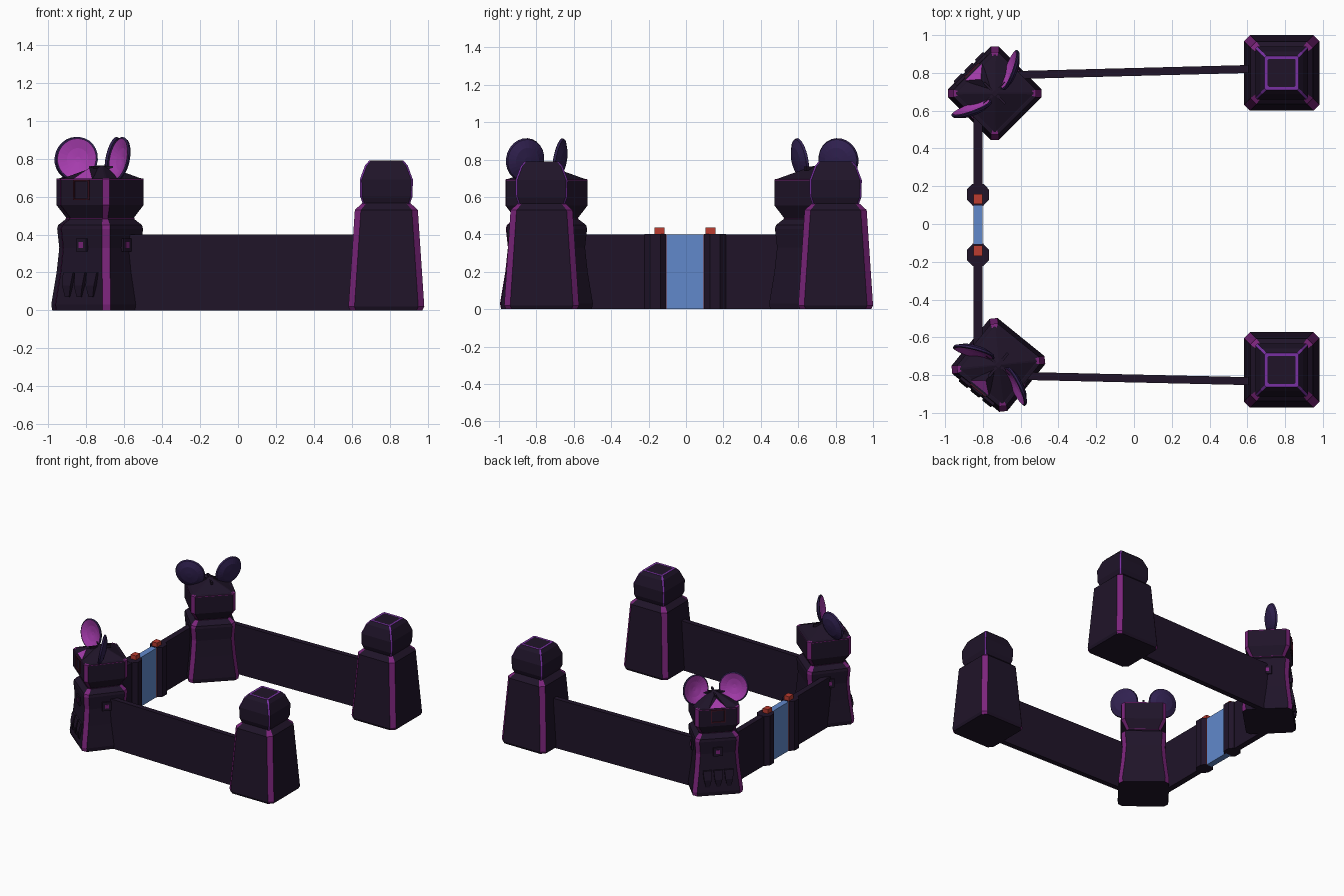
import bpy, bmesh
from math import radians, sin, cos, tau, atan2, hypot
from mathutils import Matrix, Vector

if "Cube" in bpy.data.objects:
    bpy.data.objects.remove(bpy.data.objects["Cube"])


def material(name, rgb):
    m = bpy.data.materials.new(name)
    m.diffuse_color = (*rgb, 1)
    m.use_nodes = True
    m.node_tree.nodes["Principled BSDF"].inputs["Base Color"].default_value = m.diffuse_color
    return m


DARK = material("dark_stone", (0.014, 0.007, 0.022))
MAGENTA = material("magenta_trim", (0.2, 0.018, 0.2))
VIOLET = material("violet_trim", (0.19, 0.03, 0.36))
PINK = material("ear_pink", (0.38, 0.045, 0.42))
EAR = material("ear_back", (0.03, 0.015, 0.08))
BLUE = material("gate_blue", (0.12, 0.25, 0.6))
RED = material("red_trim", (0.5, 0.045, 0.03))
WINE = material("wine_frame", (0.06, 0.008, 0.02))


def finish(name, bm, mats, matrix=Matrix()):
    bmesh.ops.recalc_face_normals(bm, faces=bm.faces)
    me = bpy.data.meshes.new(name)
    bm.to_mesh(me)
    bm.free()
    for m in mats:
        me.materials.append(m)
    ob = bpy.data.objects.new(name, me)
    ob.matrix_world = matrix
    bpy.context.collection.objects.link(ob)
    return ob


def box(name, center, size, mat, matrix=Matrix()):
    bm = bmesh.new()
    bmesh.ops.create_cube(bm, size=1, matrix=Matrix.Translation(center) @ Matrix.Diagonal((*size, 1)))
    return finish(name, bm, [mat], matrix)


def skin(bm, rings, rule=lambda seg, i: 0):
    """Bridge equal rings and cap both ends; rule picks the material slot."""
    loops = [[bm.verts.new(p) for p in r] for r in rings]
    n = len(loops[0])
    for s, (a, b) in enumerate(zip(loops, loops[1:])):
        for i in range(n):
            j = (i + 1) % n
            bm.faces.new((a[i], a[j], b[j], b[i])).material_index = rule(s, i)
    bm.faces.new(loops[0])
    bm.faces.new(loops[-1]).material_index = rule(len(rings) - 1, -1)


def square_loft(name, profile, trim, matrix, bands=()):
    """Stack of corner-cut squares (half, cut, z); corner faces get trim."""
    rings = []
    for a, c, z in profile:
        b = a - c
        rings.append([Vector(p + (z,)) for p in ((b, -a), (a, -b), (a, b), (b, a), (-b, a), (-a, b), (-a, -b), (-b, -a))])
    bm = bmesh.new()
    skin(bm, rings, lambda s, i: int(i >= 0 and (i % 2 == 0 or s in bands)))
    return finish(name, bm, [DARK, trim], matrix)


def wall(name, start, end, thick, height=0.4):
    dx, dy = end[0] - start[0], end[1] - start[1]
    m = Matrix.Translation(((start[0] + end[0]) / 2, (start[1] + end[1]) / 2, 0)) @ Matrix.Rotation(atan2(dy, dx), 4, 'Z')
    return box(name, (0, 0, height / 2), (hypot(dx, dy), thick, height), DARK, m)


# Plain corner towers on the right
def plain_tower(tag, x, y):
    m = Matrix.Translation((x, y, 0))
    square_loft(tag + "_tower_body", [(0.19, 0.03, 0), (0.2, 0.032, 0.02), (0.166, 0.032, 0.53),
                                      (0.122, 0.02, 0.57)], MAGENTA, m)
    square_loft(tag + "_tower_cap", [(0.122, 0.01, 0.555), (0.138, 0.01, 0.6), (0.14, 0.01, 0.69),
                                     (0.112, 0.01, 0.765), (0.09, 0.008, 0.79), (0.074, 0.006, 0.79)],
                VIOLET, m, bands=(4,))


# One cupped round ear: dark outside, pink hollow in front
def ear(name, side, matrix):
    n = 24
    shape = [(0.02, 0.022), (0.07, 0.016), (0.112, -0.002), (0.117, -0.014), (0.108, -0.018), (0.06, 0.0), (0.015, 0.008)]
    rings = [[Vector((r * 0.97 * cos(k * tau / n), d, r * sin(k * tau / n))) for k in range(n)] for r, d in shape]
    bm = bmesh.new()
    skin(bm, rings, lambda s, i: int(s >= 4))
    m = (matrix @ Matrix.Translation((side * 0.148, -0.02, 0.797)) @ Matrix.Rotation(radians(-25 * side), 4, 'Z')
         @ Matrix.Rotation(radians(-10), 4, 'X') @ Matrix.Rotation(radians(12 * side), 4, 'Y'))
    finish(name, bm, [EAR, PINK], m)


# Animal-headed towers on the left, modelled facing -y
def eared_tower(tag, x, y, turn):
    m = Matrix.Translation((x, y, 0)) @ Matrix.Rotation(radians(turn), 4, 'Z')
    square_loft(tag + "_eared_body", [(0.186, 0.03, 0), (0.19, 0.03, 0.03), (0.17, 0.03, 0.2), (0.16, 0.03, 0.33),
                                      (0.168, 0.03, 0.43), (0.164, 0.03, 0.45), (0.13, 0.02, 0.482)], MAGENTA, m)
    square_loft(tag + "_neck_ring", [(0.128, 0.02, 0.478), (0.132, 0.02, 0.486)], MAGENTA, m, bands=(0,))
    square_loft(tag + "_head", [(0.128, 0.02, 0.486), (0.168, 0.026, 0.555), (0.168, 0.026, 0.688), (0.168, 0.026, 0.694),
                                (0.15, 0.02, 0.698)], MAGENTA, m, bands=(2,))
    # Pointed roof with four ridges
    square_loft(tag + "_roof", [(0.152, 0.008, 0.695), (0.012, 0.004, 0.765)], DARK, m)
    for k in range(2):
        box(tag + "_roof_ridge", (0, 0, 0.752), (0.16, 0.014, 0.02), DARK,
            m @ Matrix.Rotation(radians(90 * k), 4, 'Z'))
    # Brow dormer
    bm = bmesh.new()
    a, b, c, d = [bm.verts.new(p) for p in ((-0.065, -0.16, 0.694), (0.065, -0.16, 0.694), (0, -0.105, 0.752), (0, -0.01, 0.757))]
    bm.faces.new((a, b, c)).material_index = 1
    for f in ((b, d, c), (d, a, c), (b, a, d)):
        bm.faces.new(f)
    finish(tag + "_brow", bm, [DARK, PINK], m)
    # Face frame
    for s in (-1, 1):
        box(tag + "_face_frame_side", (s * 0.05, -0.17, 0.635), (0.008, 0.012, 0.1), WINE, m)
        box(tag + "_face_frame_bar", (0, -0.17, 0.635 + s * 0.048), (0.108, 0.012, 0.008), WINE, m)
        ear(tag + "_ear", s, m)
    # Small windows on the front and both sides
    for q in (-90, 0, 90):
        w = m @ Matrix.Rotation(radians(q), 4, 'Z')
        box(tag + "_window_frame", (0, -0.162, 0.345), (0.07, 0.024, 0.07), DARK, w)
        box(tag + "_window_pane", (0, -0.174, 0.345), (0.03, 0.006, 0.03), MAGENTA, w)
    # Claws at the foot
    for s in (-1, 0, 1):
        bm = bmesh.new()
        ring = lambda h, y0, z: [Vector((s * 0.08 + u * h, v, z)) for u, v in ((-1, y0), (1, y0), (1, -0.13), (-1, -0.13))]
        skin(bm, [ring(0.014, -0.193, 0.07), ring(0.028, -0.2, 0.13), ring(0.034, -0.185, 0.2)])
        finish(tag + "_claw", bm, [DARK], m)


plain_tower("front", 0.782, -0.772)
plain_tower("back", 0.782, 0.8)
eared_tower("front", -0.718, -0.746, -39)
eared_tower("back", -0.737, 0.692, -135)

# Walls
wall("front_wall", (-0.65, -0.803), (0.7, -0.834), 0.042)
wall("back_wall", (-0.65, 0.788), (0.7, 0.823), 0.042)
for s in (-1, 1):
    wall("gate_side_wall", (-0.826, s * 0.68), (-0.826, s * 0.17), 0.048)

# Gate with octagonal posts and red trim
box("gate_panel", (-0.826, -0.005, 0.2), (0.05, 0.24, 0.4), BLUE)
for s in (-1, 1):
    y = -0.005 + s * 0.16
    square_loft("gate_post", [(0.058, 0.03, 0), (0.058, 0.03, 0.402)], DARK, Matrix.Translation((-0.826, y, 0)))
    box("gate_post_cap", (-0.826, -0.005 + s * 0.137, 0.418), (0.046, 0.054, 0.036), RED)
    for e in (-1, 1):
        box("gate_red_strip", (-0.826 + e * 0.024, -0.005 + s * 0.105, 0.2), (0.008, 0.012, 0.4), RED)
